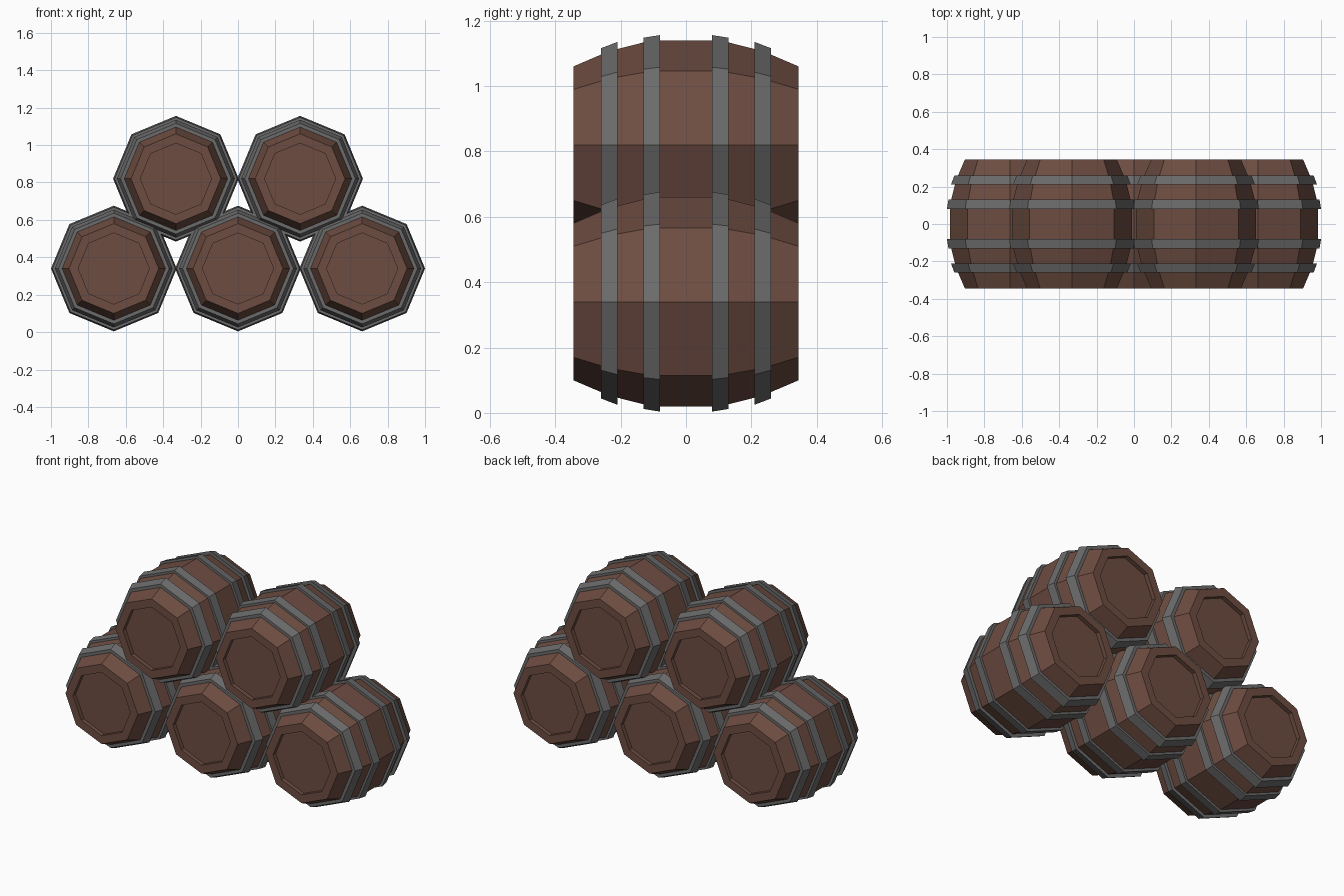
import bpy, bmesh
from math import sin, cos, tau

cube = bpy.data.objects.get("Cube")
if cube:
    bpy.data.objects.remove(cube, do_unlink=True)

SIDES = 8


def material(name, rgb):
    mat = bpy.data.materials.new(name)
    mat.use_nodes = True
    mat.diffuse_color = (*rgb, 1)
    bsdf = mat.node_tree.nodes["Principled BSDF"]
    bsdf.inputs["Base Color"].default_value = (*rgb, 1)
    bsdf.inputs["Roughness"].default_value = 0.8
    return mat


def lathe(name, profile, mat, closed):
    """Turn (y, radius) points around the y axis; open ends get caps."""
    bm = bmesh.new()
    rings = []
    for y, r in profile:
        rings.append([bm.verts.new((r * cos(tau * i / SIDES), y, r * sin(tau * i / SIDES)))
                      for i in range(SIDES)])
    pairs = list(zip(rings, rings[1:]))
    if closed:
        pairs.append((rings[-1], rings[0]))
    else:
        bm.faces.new(rings[0])
        bm.faces.new(rings[-1])
    for a, b in pairs:
        for i in range(SIDES):
            j = (i + 1) % SIDES
            bm.faces.new((a[i], a[j], b[j], b[i]))
    bmesh.ops.recalc_face_normals(bm, faces=bm.faces)
    mesh = bpy.data.meshes.new(name)
    bm.to_mesh(mesh)
    bm.free()
    mesh.materials.append(mat)
    return mesh


def place(name, mesh, x, z):
    obj = bpy.data.objects.new(name, mesh)
    obj.location = (x, 0, z)
    bpy.context.collection.objects.link(obj)


wood = material("brown wood", (0.153, 0.073, 0.053))
iron = material("grey iron", (0.147, 0.147, 0.147))

# Barrel body: recessed head, rim, then bulging staves, mirrored in y
half = [(-0.32, 0.19), (-0.345, 0.19), (-0.345, 0.24), (-0.235, 0.287), (-0.105, 0.32)]
body = lathe("barrel_body", half + [(-y, r) for y, r in reversed(half)], wood, False)

# Iron hoops: (y near the middle, radius, y near the end, radius)
hoops = {}
for label, y0, r0, y1, r1 in (("inner", 0.08, 0.336, 0.13, 0.328),
                              ("outer", 0.21, 0.315, 0.26, 0.296)):
    for end, s in (("front", -1), ("back", 1)):
        ring = [(s * y0, r0), (s * y1, r1), (s * y1, r1 - 0.04), (s * y0, r0 - 0.04)]
        hoops[f"{end}_{label}_hoop"] = lathe(f"{end}_{label}_hoop", ring, iron, True)

# Stack: three barrels below, two resting above
stack = {"lower_right": (-0.664, 0.34), "lower_middle": (0, 0.34), "lower_left": (0.664, 0.34),
         "upper_right": (-0.332, 0.82), "upper_left": (0.332, 0.82)}
for spot, (x, z) in stack.items():
    place(f"{spot}_barrel", body, x, z)
    for hoop, mesh in hoops.items():
        place(f"{spot}_{hoop}", mesh, x, z)
